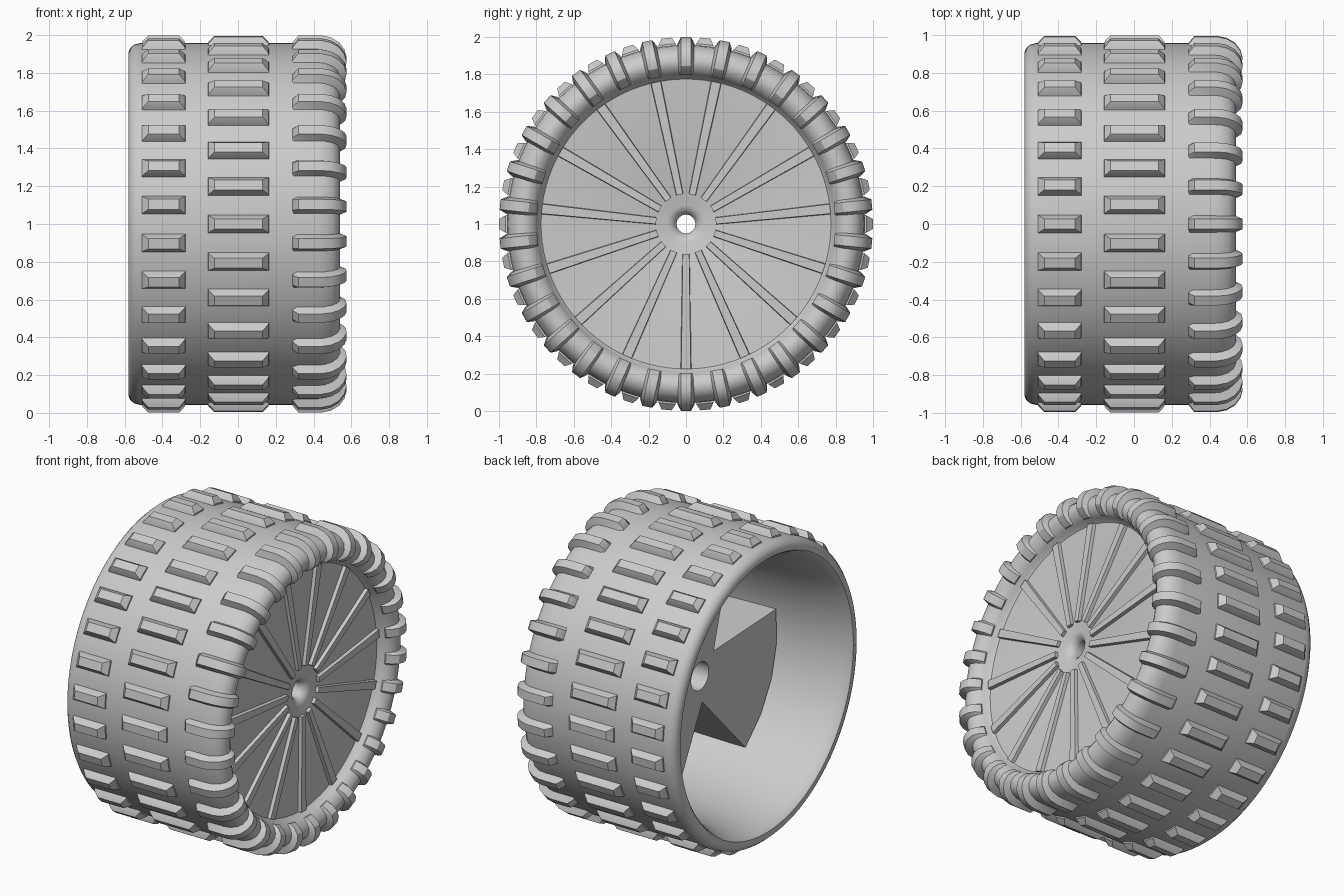
import bpy, bmesh, math
from mathutils import Vector

cube = bpy.data.objects.get("Cube")
if cube:
    bpy.data.objects.remove(cube)

grey = bpy.data.materials.new("light_grey")
grey.use_nodes = True
COLOR = (0.6, 0.6, 0.6, 1)
grey.diffuse_color = COLOR
grey.node_tree.nodes["Principled BSDF"].inputs["Base Color"].default_value = COLOR


def finish(name, bm, angle=35):
    """Turn a bmesh into a named, shaded object."""
    bmesh.ops.recalc_face_normals(bm, faces=bm.faces)
    mesh = bpy.data.meshes.new(name)
    bm.to_mesh(mesh)
    bm.free()
    mesh.materials.append(grey)
    obj = bpy.data.objects.new(name, mesh)
    bpy.context.collection.objects.link(obj)
    bpy.ops.object.select_all(action="DESELECT")
    obj.select_set(True)
    bpy.context.view_layer.objects.active = obj
    bpy.ops.object.shade_smooth_by_angle(angle=math.radians(angle))
    return obj


def polar(x, r, deg, side=0.0):
    """Point on the wheel: x along the axle, radius, angle, tangential shift."""
    a = math.radians(deg)
    c, s = math.cos(a), math.sin(a)
    return Vector((x, r * c - side * s, 1 + r * s + side * c))


def revolve(name, profile, steps=96):
    """Closed (x, radius) profile turned around the axle."""
    bm = bmesh.new()
    rings = [[bm.verts.new(polar(x, r, 360 * i / steps)) for x, r in profile]
             for i in range(steps)]
    n = len(profile)
    for i in range(steps):
        a, b = rings[i], rings[(i + 1) % steps]
        for j in range(n):
            k = (j + 1) % n
            bm.faces.new((a[j], a[k], b[k], b[j]))
    return finish(name, bm)


def loft(bm, sections):
    """Skin equal-length loops and cap both ends."""
    loops = [[bm.verts.new(p) for p in s] for s in sections]
    n = len(loops[0])
    for a, b in zip(loops, loops[1:]):
        for j in range(n):
            k = (j + 1) % n
            bm.faces.new((a[j], a[k], b[k], b[j]))
    bm.faces.new(loops[0])
    bm.faces.new(loops[-1])


# Tyre shell with rounded shoulder, face disc and open back
revolve("tire_and_disc", [
    (-0.58, 0.91), (-0.572, 0.93), (-0.55, 0.95), (-0.52, 0.957),
    (0.42, 0.957), (0.46, 0.952), (0.5, 0.935), (0.527, 0.91), (0.54, 0.875),
    (0.535, 0.845), (0.515, 0.815), (0.49, 0.797), (0.465, 0.787), (0.452, 0.775), (0.45, 0.76),
    (0.45, 0.1), (0.44, 0.075), (0.42, 0.055), (0.4, 0.05),
    (0.36, 0.05), (0.36, 0.73), (0.34, 0.76), (0.3, 0.775),
    (0.0, 0.79), (-0.3, 0.81), (-0.45, 0.835), (-0.53, 0.86), (-0.57, 0.875), (-0.58, 0.885)])

# Hub tube behind the disc
revolve("hub_tube", [(0.38, 0.18), (-0.1, 0.18), (-0.1, 0.09),
                     (0.28, 0.09), (0.28, 0.05), (0.38, 0.05)], 48)

# Three wide, flaring arms bracing the back of the disc
bm = bmesh.new()
for mid in (82, 202, 322):
    outline = [(0.17, mid - 62), (0.79, mid - 32), (0.79, mid - 16), (0.79, mid),
               (0.79, mid + 16), (0.79, mid + 32), (0.17, mid + 62), (0.165, mid)]
    loft(bm, [[polar(x, r, a) for r, a in outline] for x in (-0.1, 0.38)])
finish("back_arms", bm, 20)

# Fifteen raised spokes on the face
bm = bmesh.new()
for i in range(15):
    a = 270 + 24 * i
    loft(bm, [[polar(0.44, r, a, -w), polar(0.44, r, a, w),
               polar(0.472, r, a, w * 0.85), polar(0.472, r, a, -w * 0.85)]
              for r, w in ((0.16, 0.02), (0.775, 0.03))])
finish("spokes", bm)


# Tread blocks: tapered bricks around the tyre
def tread_row(name, x0, x1, start):
    bm = bmesh.new()
    for i in range(30):
        a = start + 12 * i
        loft(bm, [[polar(x0 + t, r, a, -w), polar(x1 - t, r, a, -w),
                   polar(x1 - t, r, a, w), polar(x0 + t, r, a, w)]
                  for r, w, t in ((0.94, 0.052, 0), (0.965, 0.046, 0.003), (0.999, 0.027, 0.035))])
    finish(name, bm, 20)


tread_row("left_tread_blocks", -0.51, -0.277, 90)
tread_row("centre_tread_blocks", -0.16, 0.165, 96)

# Shoulder blocks wrap over the rounded edge; rows are base and crest (x, radius)
wrap = [((0.285, 0.94), (0.29, 0.962)), ((0.31, 0.94), (0.32, 0.999)),
        ((0.42, 0.94), (0.44, 0.999)), ((0.46, 0.93), (0.492, 0.988)),
        ((0.49, 0.915), (0.535, 0.962)), ((0.51, 0.895), (0.563, 0.925)),
        ((0.52, 0.87), (0.575, 0.885)), ((0.515, 0.845), (0.567, 0.845)),
        ((0.495, 0.82), (0.54, 0.815)), ((0.48, 0.805), (0.505, 0.797))]
bm = bmesh.new()
for i in range(30):
    a = 90 + 12 * i
    loft(bm, [[polar(*base, a, -0.05), polar(*base, a, 0.05),
               polar(*crest, a, 0.027), polar(*crest, a, -0.027)]
              for base, crest in wrap])
finish("shoulder_tread_blocks", bm, 30)
